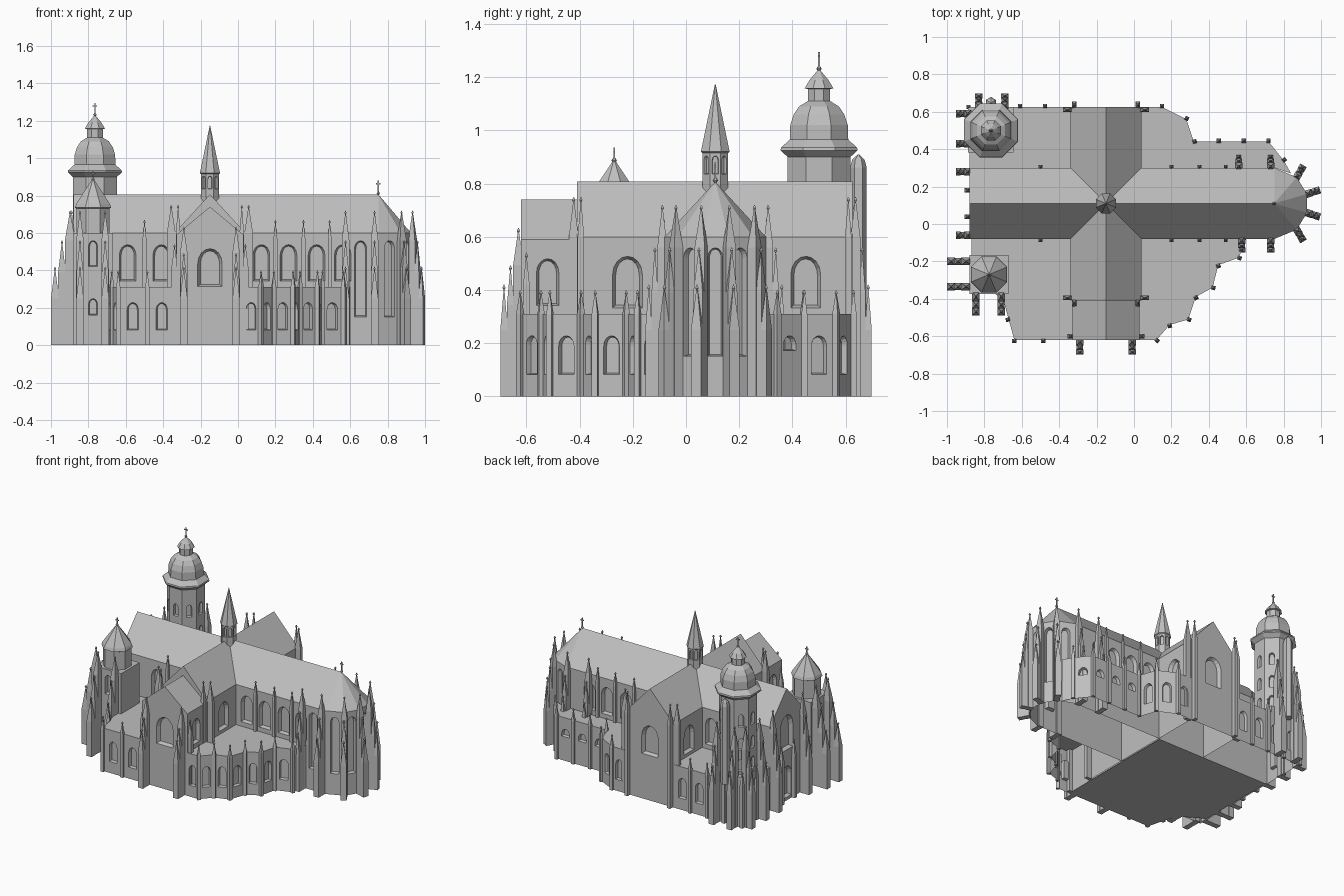
import bpy, bmesh, math
from mathutils import Vector

cube = bpy.data.objects.get("Cube")
if cube:
    bpy.data.objects.remove(cube)

stone = bpy.data.materials.new("grey_stone")
stone.use_nodes = True
GREY = (0.52, 0.52, 0.52, 1)
stone.diffuse_color = GREY
stone.node_tree.nodes["Principled BSDF"].inputs["Base Color"].default_value = GREY


def make(name, bm):
    bmesh.ops.recalc_face_normals(bm, faces=bm.faces)
    mesh = bpy.data.meshes.new(name)
    bm.to_mesh(mesh)
    bm.free()
    mesh.materials.append(stone)
    obj = bpy.data.objects.new(name, mesh)
    bpy.context.collection.objects.link(obj)
    return obj


def loft(bm, rings, cap=True):
    """Join equal-length point rings with quads and close both ends."""
    vs = [[bm.verts.new(p) for p in r] for r in rings]
    n = len(vs[0])
    for a, b in zip(vs, vs[1:]):
        for i in range(n):
            j = (i + 1) % n
            bm.faces.new((a[i], a[j], b[j], b[i]))
    bm.faces.new(vs[0][::-1])
    if cap:
        bm.faces.new(vs[-1])
    return vs[-1]


def prism(bm, pts, z0, z1, apex=None):
    top = loft(bm, [[(x, y, z) for x, y in pts] for z in (z0, z1)], apex is None)
    if apex:
        tip = bm.verts.new(apex)
        for i, v in enumerate(top):
            bm.faces.new((v, top[(i + 1) % len(top)], tip))


def box(bm, x, y, hx, hy, z0, z1):
    prism(bm, [(x - hx, y - hy), (x + hx, y - hy), (x + hx, y + hy), (x - hx, y + hy)], z0, z1)


def turned(bm, cx, cy, profile, n=8):
    """Faceted turned solid; the profile gives (flat-side radius, height)."""
    k = 1 / math.cos(math.pi / n)
    dirs = [(math.cos((i + .5) * math.tau / n) * k, math.sin((i + .5) * math.tau / n) * k) for i in range(n)]
    loft(bm, [[(cx + c * r, cy + s * r, z) for c, s in dirs] for r, z in profile])


def window(bm, x, y, nx, ny, z0, z1, w, depth=.025):
    """Splayed round-headed cutter centred on a wall facing (nx, ny)."""
    spring = z1 - .6 * w
    arch = [(-w / 2, z0), (w / 2, z0)]
    arch += [(w / 2 * math.cos(t * math.pi / 8), spring + .6 * w * math.sin(t * math.pi / 8)) for t in range(9)]
    mid = (z0 + z1) / 2
    shrink = 1 - .22 * w / (z1 - z0)
    rings = []
    for off, su, sz in ((.008, 1, 1), (-depth, .74, shrink)):
        rings.append([(x - ny * u * su + nx * off, y + nx * u * su + ny * off, mid + (z - mid) * sz)
                      for u, z in arch])
    loft(bm, rings)


def carve(name, bm, cuts):
    """Cut the window recesses, then leave the shell open underneath."""
    obj, cutter = make(name, bm), make(name + "_cutter", cuts)
    mod = obj.modifiers.new("windows", "BOOLEAN")
    mod.operation, mod.solver, mod.object = "DIFFERENCE", "EXACT", cutter
    cutter.hide_render = True
    bpy.context.view_layer.update()
    done = bpy.data.meshes.new_from_object(obj.evaluated_get(bpy.context.evaluated_depsgraph_get()))
    obj.modifiers.clear()
    bpy.data.objects.remove(cutter)
    b = bmesh.new()
    b.from_mesh(done)
    base = [f for f in b.faces if all(v.co.z < .001 for v in f.verts)]
    bmesh.ops.delete(b, geom=base, context="FACES")
    b.to_mesh(done)
    b.free()
    obj.data = done


def pier(bm, x, y, ang, r0, r1, w, top, tip, z0=0):
    """Pier reaching outward from a wall, with a pointed cap and finial."""
    d = Vector((math.cos(ang), math.sin(ang)))
    s = Vector((-d.y, d.x)) * w / 2
    p = Vector((x, y))
    c = p + d * (r0 + r1) / 2
    prism(bm, [p + d * r0 - s, p + d * r1 - s, p + d * r1 + s, p + d * r0 + s], z0, top, (c.x, c.y, tip))
    turned(bm, c.x, c.y, [(.001, tip - .022), (.006, tip - .012), (.001, tip)], 4)


def big_buttress(bm, x, y, deg, reach=.073, tall=1):
    a = math.radians(deg)
    pier(bm, x, y, a, -.01, reach * .38, .040, .56 * tall, .72 * tall)
    pier(bm, x, y, a, reach * .34, reach * .68, .037, .39 * tall, .56 * tall)
    pier(bm, x, y, a, reach * .64, reach, .040, .25, .42)


def cross(bm, x, y, z0, z1):
    box(bm, x, y, .003, .003, z0, z1)
    box(bm, x, y, .012, .003, z1 - .02, z1 - .013)
    turned(bm, x, y, [(.002, z0), (.009, z0 + .012), (.002, z0 + .024)], 6)


# nave with polygonal apse
EAVE, RIDGE, MID = .60, .807, .11
apse = [(.75, -.08), (.87, -.03), (.925, .06), (.925, .16), (.87, .25), (.75, .30)]
plan = [(-.88, -.08)] + apse + [(-.88, .30)]
bm, cuts = bmesh.new(), bmesh.new()
low = [bm.verts.new((x, y, 0)) for x, y in plan]
eave = [bm.verts.new((x, y, EAVE)) for x, y in plan]
west, east = (bm.verts.new((x, MID, RIDGE)) for x in (-.88, .75))
bm.faces.new(low)
for i in range(7):
    bm.faces.new((low[i], low[i + 1], eave[i + 1], eave[i]))
bm.faces.new((low[7], low[0], eave[0], west, eave[7]))
bm.faces.new((eave[0], eave[1], east, west))
bm.faces.new((eave[6], eave[7], west, east))
for i in range(1, 6):
    bm.faces.new((eave[i], eave[i + 1], east))
for x in (-.59, -.41, .125, .27, .42, .56):
    window(cuts, x, -.08, 0, -1, .34, .54, .095)
    window(cuts, x, .30, 0, 1, .34, .54, .095)
window(cuts, .655, -.08, 0, -1, .15, .56, .07)
for (ax, ay), (bx, by) in zip(apse, apse[1:]):
    n = Vector((by - ay, ax - bx)).normalized()
    window(cuts, (ax + bx) / 2, (ay + by) / 2, n.x, n.y, .15, .56, .06)
window(cuts, -.88, MID, -1, 0, .36, .62, .15)
window(cuts, -.88, MID, -1, 0, .02, .25, .11)
carve("nave", bm, cuts)


# transept and south porch
def gabled(name, x0, x1, y0, y1, eave_z, ridge_z, holes):
    bm, cuts = bmesh.new(), bmesh.new()
    xm = (x0 + x1) / 2
    shape = [(x0, 0), (x1, 0), (x1, eave_z), (xm, ridge_z), (x0, eave_z)]
    loft(bm, [[(x, y, z) for x, z in shape] for y in (y0, y1)])
    for h in holes:
        window(cuts, *h)
    carve(name, bm, cuts)


sides = [(x, y, n, 0, .33, .53, .12) for x, n in ((-.34, -1), (.04, 1)) for y in (-.22, .45)]
gabled("transept", -.34, .04, -.41, .625, EAVE, RIDGE, sides + [(-.15, .625, 0, 1, .32, .54, .14)])
sides = [(x, -.52, n, 0, .34, .52, .09) for x, n in ((-.33, -1), (.03, 1))]
gabled("south_porch", -.33, .03, -.62, -.40, .59, .74, sides + [(-.15, -.62, 0, -1, .31, .52, .14)])

# flat-roofed aisles and chapels, with a pier at every bay
small = bmesh.new()


def aisle(name, outer, inner, sill=.08):
    bm, cuts = bmesh.new(), bmesh.new()
    prism(bm, outer + inner, 0, .31)
    for k, (a, b) in enumerate(zip(outer, outer[1:])):
        a, b = Vector(a), Vector(b)
        e = b - a
        n = Vector((e.y, -e.x)).normalized()
        ang = math.atan2(n.y, n.x)
        bays = max(1, round(e.length / .15))
        for i in range(bays):
            p = a + e * (i + .5) / bays
            if e.length > .085:
                z0 = .17 if sill > .1 and k < 3 else .08
                window(cuts, p.x, p.y, n.x, n.y, z0, .23, min(.065, e.length / bays * .55), .02)
            if i or k:
                q = a + e * i / bays
                pier(small, q.x, q.y, ang, -.006, .016, .022, .31, .40)
    carve(name, bm, cuts)


aisle("southwest_aisle", [(-.70, -.40), (-.64, -.62), (-.33, -.62)],
      [(-.33, -.08), (-.87, -.08), (-.87, -.30), (-.70, -.30)])
aisle("southeast_chapels", [(.02, -.62), (.12, -.62), (.19, -.54), (.29, -.51), (.33, -.39),
                            (.42, -.34), (.45, -.22), (.56, -.18), (.60, -.08)], [(.02, -.08)])
aisle("northeast_chapels", [(.84, .27), (.80, .34), (.72, .44), (.32, .44), (.28, .56), (.15, .625),
                            (.04, .625)], [(.04, .30), (.75, .30)], sill=.17)
aisle("northwest_aisle", [(-.34, .625), (-.88, .625), (-.88, .30)], [(-.34, .30)])

# ground floor under the nave, south transept and south-west aisle
bm = bmesh.new()
prism(bm, [(-.87, -.30), (-.70, -.40), (-.64, -.62), (.03, -.62), (.03, .295), (-.87, .295)], 0, .004)
make("ground_floor", bm)

# clerestory piers, transept corner piers and west portal piers
for x in (-.50, .20, .35, .49):
    for y, a in ((-.08, -90), (.30, 90)):
        pier(small, x, y, math.radians(a), -.006, .016, .020, .57, .67, .30)
for y, a in ((-.41, -90), (.625, 90)):
    for x, side in ((-.34, 180), (.04, 0)):
        inward = .02 if x < 0 else -.02
        pier(small, x + inward, y, math.radians(a), -.006, .03, .024, .60, .75)
        pier(small, x, y - math.copysign(.015, a), math.radians(side), -.006, .04, .024, .60, .75)
for x, side in ((-.33, 180), (.03, 0)):
    pier(small, x, -.60, math.radians(side), -.006, .025, .024, .42, .54)
for y in (.04, .18):
    pier(small, -.88, y, math.pi, -.006, .025, .024, .30, .42)
make("small_piers", small)

# stepped main buttresses
big = bmesh.new()
spots = [(.575, -.08, -90), (.73, -.08, -90), (.56, .30, 90), (.73, .30, 90),
         (.87, -.03, -60), (.925, .06, -18), (.925, .16, 18), (.87, .25, 60),
         (-.83, .625, 90), (-.69, .625, 90)]
spots += [(-.88, y, 180) for y in (-.06, .28, .43, .59)]
spots += [(x, -.62, -90, .078, .88) for x in (-.29, -.01)]
spots += [(x, -.37, -90, .12) for x in (-.845, -.71)]
spots += [(-.88, y, 180, .12) for y in (-.20, -.335)]
for s in spots:
    big_buttress(big, *s)
make("main_buttresses", big)

# north-west tower
TX, TY = -.765, .50
bm = bmesh.new()
box(bm, TX, TY + .003, .122, .122, .30, .36)
make("north_tower_base", bm)
bm, cuts = bmesh.new(), bmesh.new()
turned(bm, TX, TY, [(.118, .30), (.118, .92)])
for i in range(8):
    c, s = math.cos(i * math.pi / 4), math.sin(i * math.pi / 4)
    for z in (.38, .53, .70):
        window(cuts, TX + .118 * c, TY + .118 * s, c, s, z, z + .09, .04, .018)
carve("north_tower_shaft", bm, cuts)
bm = bmesh.new()
turned(bm, TX, TY, [(.118, .90), (.145, .925), (.143, .935), (.11, .965), (.108, 1.02), (.095, 1.06),
                    (.075, 1.09), (.05, 1.105), (.042, 1.11), (.042, 1.155), (.054, 1.158),
                    (.035, 1.19), (.018, 1.21), (.006, 1.225)])
cross(bm, TX, TY, 1.22, 1.295)
make("north_tower_dome", bm)
bm = bmesh.new()
turned(bm, TX, .648, [(.027, .30), (.027, .86), (.02, .89), (.002, .91)], 6)
make("stair_turret", bm)

# south-west tower
SX, SY = -.775, -.27
bm, cuts = bmesh.new(), bmesh.new()
box(bm, SX, SY, .105, .105, 0, .60)
for nx, ny in ((0, -1), (-1, 0)):
    for z0, z1 in ((.16, .25), (.42, .56)):
        window(cuts, SX + nx * .105, SY + ny * .105, nx, ny, z0, z1, .05)
carve("south_tower_base", bm, cuts)
bm = bmesh.new()
turned(bm, SX, SY, [(.088, .59), (.088, .73), (.097, .735), (.09, .755), (.055, .81), (.025, .855), (.002, .89)])
cross(bm, SX, SY, .875, .935)
make("south_tower_cap", bm)

# crossing spire and apse finial
bm, cuts = bmesh.new(), bmesh.new()
turned(bm, -.15, MID, [(.048, .74), (.048, .915), (.054, .92), (.029, 1.04), (.001, 1.175)])
for i in range(8):
    c, s = math.cos(i * math.pi / 4), math.sin(i * math.pi / 4)
    window(cuts, -.15 + .048 * c, MID + .048 * s, c, s, .835, .905, .026, .012)
carve("crossing_spire", bm, cuts)
bm = bmesh.new()
cross(bm, .75, MID, .80, .88)
make("apse_finial", bm)
